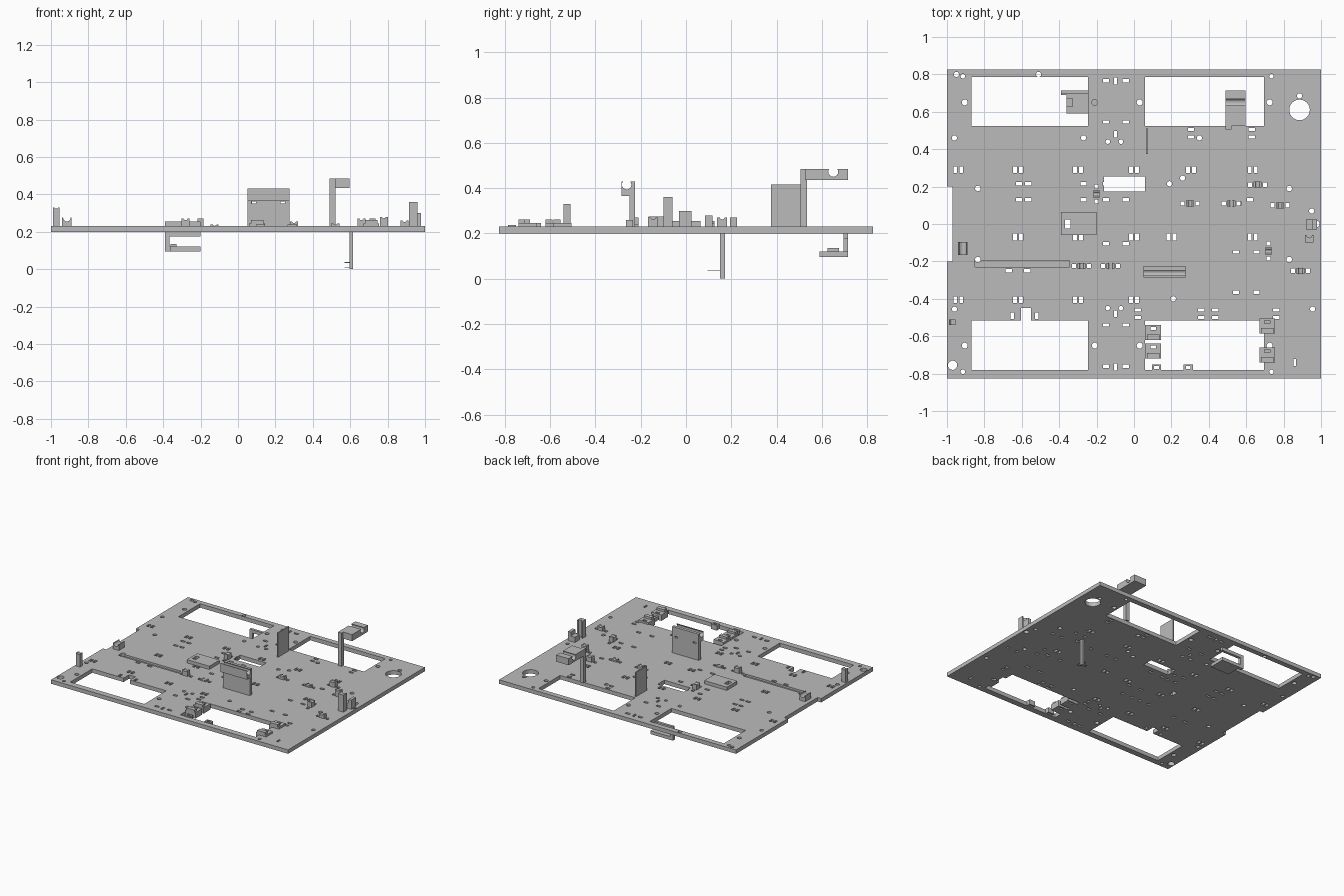
import bpy
import bmesh
from math import pi
from mathutils import Matrix

cube = bpy.data.objects.get("Cube")
if cube:
    bpy.data.objects.remove(cube, do_unlink=True)

grey = bpy.data.materials.new("plain grey")
grey.use_nodes = True
grey.diffuse_color = (0.5, 0.5, 0.5, 1)
grey.node_tree.nodes["Principled BSDF"].inputs["Base Color"].default_value = (0.5, 0.5, 0.5, 1)

BASE, TOP = 0.2, 0.23


def add_box(bm, x, y, z):
    """Box from (low, high) ranges."""
    size = [r[1] - r[0] for r in (x, y, z)]
    mid = [(r[1] + r[0]) / 2 for r in (x, y, z)]
    bmesh.ops.create_cube(bm, size=1, matrix=Matrix.Translation(mid) @ Matrix.Diagonal((*size, 1)))


def add_rod(bm, centre, radius, depth, axis="Z", sides=16):
    turn = Matrix() if axis == "Z" else Matrix.Rotation(pi / 2, 4, "Y" if axis == "X" else "X")
    bmesh.ops.create_cone(bm, cap_ends=True, segments=sides, radius1=radius, radius2=radius,
                          depth=depth, matrix=Matrix.Translation(centre) @ turn)


def finish(bm, name):
    mesh = bpy.data.meshes.new(name)
    bm.to_mesh(mesh)
    bm.free()
    mesh.materials.append(grey)
    obj = bpy.data.objects.new(name, mesh)
    bpy.context.collection.objects.link(obj)
    return obj


def box(name, x, y, z):
    bm = bmesh.new()
    add_box(bm, x, y, z)
    return finish(bm, name)


def cut(obj, bm):
    """Subtract the cutter mesh and discard the cutter."""
    cutter = finish(bm, "cutter")
    cutter.hide_render = True
    mod = obj.modifiers.new("cut", "BOOLEAN")
    mod.operation, mod.solver, mod.object = "DIFFERENCE", "EXACT", cutter
    bpy.context.view_layer.objects.active = obj
    bpy.ops.object.modifier_apply(modifier=mod.name)
    bpy.data.objects.remove(cutter, do_unlink=True)


def trough(obj, centre, radius, axis):
    bm = bmesh.new()
    add_rod(bm, centre, radius, 1, axis)
    cut(obj, bm)


# Base plate with four windows, a centre slot and edge notches
plate = box("base_plate", (-1, 1), (-0.825, 0.825), (BASE, TOP))
through = (0.1, 0.3)
bm = bmesh.new()
for x in ((-0.87, -0.245), (0.06, 0.695)):
    for y in ((-0.78, -0.515), (0.525, 0.785)):
        add_box(bm, x, y, through)
add_box(bm, (-0.16, 0.06), (0.175, 0.255), through)
add_box(bm, (-1.1, -0.97), (-0.2, 0.2), through)
add_rod(bm, (0.885, 0.61, TOP), 0.055, 0.2, sides=32)
add_rod(bm, (-0.97, -0.755, TOP), 0.025, 0.2)
add_box(bm, (-0.85, -0.345), (-0.23, -0.195), (0.215, 0.3))
cut(plate, bm)
bm = bmesh.new()
add_box(bm, (-0.605, -0.55), (-0.55, -0.45), through)
cut(plate, bm)


# Small slots and pin holes, set out in rows and columns
slots = bmesh.new()


def slot_grid(xs, ys, w, h):
    for x in xs:
        for y in ys:
            add_box(slots, (x - w / 2, x + w / 2), (y - h / 2, y + h / 2), through)


def pairs(centres, gap=0.016):
    return [c + s * gap for c in centres for s in (-1, 1)]


tall, wide = (0.02, 0.036), (0.034, 0.018)
slot_grid(pairs((-0.94, -0.62, -0.3, 0)), (0.29, -0.405), *tall)
slot_grid(pairs((-0.62, -0.3, 0, 0.2)), (-0.07,), *tall)
slot_grid(pairs((0.305, 0.635)), (0.29,), *tall)
slot_grid(pairs((0.635,)), (-0.07,), *tall)
slot_grid((-0.1,), (0.765, 0.48, -0.48, -0.765), 0.016, 0.036)
slot_grid((-0.15, -0.045), (0.765, 0.545, 0.215, 0.13, -0.105, -0.54, -0.76), *wide)
slot_grid(pairs((-0.59,), 0.025), (0.215, 0.13), *wide)
slot_grid((-0.27,), (0.215, 0.13), *wide)
slot_grid((0.02, 0.36, 0.435, 0.76), (-0.46, -0.5), *wide)
slot_grid((0.305, 0.63), (0.505, 0.465), *wide)
slot_grid((-0.67, -0.57), (-0.25,), *wide)
slot_grid((0.545, 0.655), (-0.15, -0.365), *wide)
slot_grid((0.62,), (0.13,), *wide)
slot_grid((-0.65, -0.52), (-0.49,), 0.018, 0.034)
slot_grid((0.86,), (-0.74,), 0.014, 0.036)
for x in (-0.905, -0.21, 0.03, 0.725):
    for y in (0.65, -0.65):
        add_rod(slots, (x, y, TOP), 0.016, 0.2)
for x in (-0.915, 0.735):
    for y in (0.79, -0.79):
        add_rod(slots, (x, y, TOP), 0.012, 0.2)
for x in (-0.835, 0.83):
    for y in (0.19, -0.19):
        add_rod(slots, (x, y, TOP), 0.015, 0.2)
for x in (-0.14, -0.07):
    for y in (0.44, -0.45):
        add_rod(slots, (x, y, TOP), 0.012, 0.2)
for x, y in ((-0.95, 0.8), (-0.51, 0.8), (-0.96, 0.46), (-0.27, 0.46), (0.35, 0.46), (0.19, 0.215),
             (0.26, 0.245), (0.21, -0.4), (0.95, 0.07), (-0.96, -0.455), (0.955, -0.455), (0.885, 0.685)):
    add_rod(slots, (x, y, TOP), 0.014, 0.2)
cut(plate, slots)


# Small cable clips: a cross block flanked by open slots
def clip(x, y, height, along="X"):
    w, d = (0.022, 0.016) if along == "X" else (0.016, 0.022)
    obj = box("cable_clip", (x - w, x + w), (y - d, y + d), (TOP - 0.005, height))
    trough(obj, (x, y, height + 0.004), 0.012, "Y" if along == "X" else "X")
    bm = bmesh.new()
    for s in (-0.04, 0.04):
        cx, cy = (x + s, y) if along == "X" else (x, y + s)
        add_box(bm, (cx - 0.011, cx + 0.011), (cy - 0.011, cy + 0.011), through)
    cut(plate, bm)


for x, y, height in ((-0.28, -0.225, 0.27), (-0.125, -0.225, 0.24), (0.3, 0.11, 0.255),
                     (0.52, 0.11, 0.245), (0.66, 0.21, 0.27), (0.78, 0.1, 0.28), (0.89, -0.25, 0.26)):
    clip(x, y, height)
clip(-0.2, 0.16, 0.27, "Y")
clip(0.72, -0.145, 0.27, "Y")

# Left side holders
post = box("left_post", (-0.99, -0.955), (-0.54, -0.51), (TOP, 0.33))
trough(post, (-0.972, -0.525, 0.335), 0.012, "Y")
holder = box("left_holder", (-0.94, -0.89), (-0.165, -0.095), (TOP, 0.275))
trough(holder, (-0.915, -0.13, 0.275), 0.02, "Y")

# Raised tray with a slot
tray = box("raised_tray", (-0.39, -0.2), (-0.06, 0.065), (TOP, 0.255))
bm = bmesh.new()
add_box(bm, (-0.37, -0.34), (-0.025, 0.025), through)
cut(tray, bm)
cut_slot = bmesh.new()
add_box(cut_slot, (-0.37, -0.34), (-0.025, 0.025), through)
cut(plate, cut_slot)

# Central upright with a grooved head
upright = box("upright_wall", (0.05, 0.275), (-0.25, -0.225), (TOP, 0.37))
bm = bmesh.new()
for x in (0.085, 0.24):
    add_box(bm, (x - 0.012, x + 0.012), (-0.3, -0.2), (0.35, 0.362))
cut(upright, bm)
head = box("upright_head", (0.05, 0.275), (-0.285, -0.225), (0.365, 0.43))
trough(head, (0.16, -0.262, 0.415), 0.021, "X")

# Thin fin near the back window
box("back_fin", (0.065, 0.075), (0.375, 0.51), (TOP, 0.415))

# Tall back arm with a grooved top
box("arm_post", (0.49, 0.52), (0.505, 0.535), (TOP, 0.485))
arm = box("back_arm", (0.49, 0.595), (0.525, 0.715), (0.435, 0.485))
trough(arm, (0.54, 0.65, 0.472), 0.022, "X")

# Hanging loop bracket under the back window
box("loop_side", (-0.39, -0.365), (0.695, 0.715), (0.095, BASE))
box("loop_top", (-0.39, -0.2), (0.695, 0.715), (0.175, BASE))
box("loop_floor", (-0.36, -0.2), (0.59, 0.715), (0.095, 0.12))
box("loop_corner", (-0.39, -0.355), (0.69, 0.715), (0.095, 0.12))
box("loop_tab", (-0.36, -0.33), (0.625, 0.675), (0.12, 0.135))

# Hanging pin with thin foot
box("hanging_pin", (0.595, 0.615), (0.15, 0.172), (0, BASE))
box("pin_foot", (0.57, 0.6), (0.095, 0.16), (0.033, 0.037))
box("pin_toe", (0.57, 0.6), (0.15, 0.17), (0.005, 0.009))

# Right side uprights
tall_post = box("right_tall_post", (0.915, 0.96), (-0.1, -0.06), (TOP, 0.36))
trough(tall_post, (0.937, -0.06, 0.3), 0.014, "Z")
box("right_block", (0.92, 0.96), (-0.03, 0.025), (TOP, 0.27))
box("right_short_post", (0.955, 0.978), (-0.03, 0.025), (TOP, 0.3))
bm = bmesh.new()
add_rod(bm, (0.975, 0, TOP), 0.018, 0.2)
cut(plate, bm)

# Stepped brackets on the front window edges
for left, rows in ((0.06, (-0.62, -0.72)), (0.67, (-0.585, -0.74))):
    for low in rows:
        right, high = left + 0.085, low + 0.08
        bracket = box("window_bracket", (left, right), (low, high), (BASE, 0.245))
        bm = bmesh.new()
        mid = left + 0.043
        add_box(bm, (mid - 0.015, mid + 0.015), (high - 0.026, high - 0.01), through)
        cut(bracket, bm)
        box("bracket_lip", (left + 0.01, right - 0.01), (low, low + 0.03), (0.24, 0.262))

# Low front sockets
for x in (0.12, 0.29):
    socket = box("front_socket", (x - 0.025, x + 0.025), (-0.785, -0.75), (BASE, 0.238))
    bm = bmesh.new()
    add_box(bm, (x - 0.013, x + 0.013), (-0.774, -0.76), through)
    cut(socket, bm)
